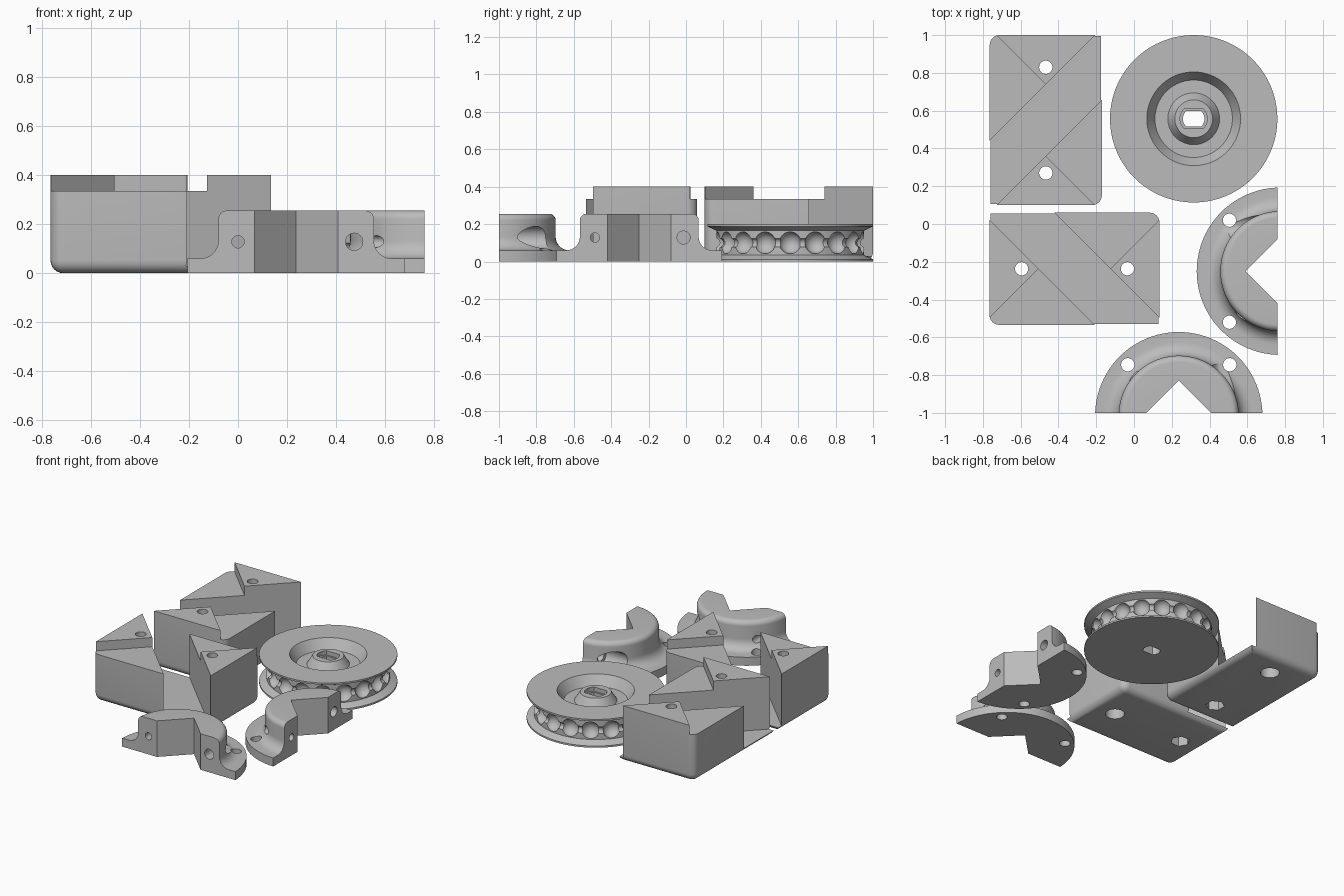
import bpy, bmesh
from math import pi, cos, sin
from mathutils import Matrix, Vector

cube = bpy.data.objects.get("Cube")
if cube:
    bpy.data.objects.remove(cube)

grey = bpy.data.materials.new("plain_grey")
grey.use_nodes = True
colour = (0.5, 0.5, 0.5, 1)
grey.diffuse_color = colour
grey.node_tree.nodes["Principled BSDF"].inputs["Base Color"].default_value = colour


def make(name, bm):
    bmesh.ops.recalc_face_normals(bm, faces=bm.faces)
    mesh = bpy.data.meshes.new(name)
    bm.to_mesh(mesh)
    bm.free()
    mesh.materials.append(grey)
    obj = bpy.data.objects.new(name, mesh)
    bpy.context.collection.objects.link(obj)
    return obj


def cut(obj, bm):
    """Subtract a bmesh from an object and discard the cutter."""
    tool = make("cutter", bm)
    tool.hide_render = True
    mod = obj.modifiers.new("cut", "BOOLEAN")
    mod.operation = "DIFFERENCE"
    mod.solver = "EXACT"
    mod.object = tool
    bpy.context.view_layer.objects.active = obj
    bpy.ops.object.modifier_apply(modifier=mod.name)
    bpy.data.objects.remove(tool)


def box(lo, hi, turn=0):
    lo, hi = Vector(lo), Vector(hi)
    bm = bmesh.new()
    bmesh.ops.create_cube(bm, size=1, matrix=Matrix.Rotation(turn, 4, "Z")
                          @ Matrix.Translation((lo + hi) / 2)
                          @ Matrix.Diagonal((*(hi - lo), 1)))
    return bm


def rod(r, start, length, along_y=False, sides=40, flat=None):
    """Cylinder going up (or along y) from a start point, optionally with two flats."""
    bm = bmesh.new()
    bmesh.ops.create_cone(bm, cap_ends=True, segments=sides, radius1=r, radius2=r,
                          depth=length, matrix=Matrix.Translation((0, 0, length / 2)))
    if flat:
        for v in bm.verts:
            v.co.y = max(-flat, min(flat, v.co.y))
        bmesh.ops.remove_doubles(bm, verts=bm.verts, dist=1e-5)
    turn = Matrix.Rotation(-pi / 2 if along_y else 0, 4, "X")
    bm.transform(Matrix.Translation(start) @ turn)
    return bm


def lathe(profile, steps=96, closed=False):
    bm = bmesh.new()
    verts = [bm.verts.new((r, 0, z)) for r, z in profile]
    edges = [bm.edges.new(pair) for pair in zip(verts, verts[1:])]
    if closed:
        edges.append(bm.edges.new((verts[-1], verts[0])))
    bmesh.ops.spin(bm, geom=verts + edges, axis=(0, 0, 1), cent=(0, 0, 0),
                   angle=2 * pi, steps=steps)
    bmesh.ops.remove_doubles(bm, verts=bm.verts, dist=1e-5)
    return bm


def arc(cx, cz, r, a0, a1, n=8):
    return [(cx + r * cos(a0 + (a1 - a0) * i / n), cz + r * sin(a0 + (a1 - a0) * i / n))
            for i in range(n + 1)]


def finish(obj, loc, turn=0):
    obj.location = (*loc, 0)
    obj.rotation_euler.z = turn
    bpy.ops.object.select_all(action="DESELECT")
    obj.select_set(True)
    bpy.context.view_layer.objects.active = obj
    bpy.ops.object.shade_smooth_by_angle(angle=pi / 6)


# Clamp block: rounded base, diagonal channel, stepped corner wedges
def clamp_block(name, loc, turn):
    W, D, H, STEP = 0.297, 0.45, 0.4, 0.335
    bm = box((-W, -D, 0), (W, D, H))
    rounded = []
    for e in bm.edges:
        a, b = (v.co for v in e.verts)
        base = a.z < 0.01 and b.z < 0.01
        corner = abs(a.z - b.z) > 0.1 and a.x * a.y < 0
        if base or corner:
            rounded.append(e)
    bmesh.ops.bevel(bm, geom=rounded, offset=0.052, segments=6, profile=0.5,
                    affect="EDGES")
    obj = make(name, bm)
    half = 0.134
    cut(obj, box((-2, -half, 0.03), (2, half, 1), pi / 4))
    cut(obj, box((-2, 0, STEP), (half, 2, 1), pi / 4))
    cut(obj, box((-half, -2, STEP), (2, 0, 1), pi / 4))
    # Bolt holes, one with a round head recess and one with a nut recess
    for y, sides in ((0.28, 40), (-0.28, 6)):
        cut(obj, rod(0.035, (0, y, -0.1), 1))
        cut(obj, rod(0.063, (0, y, -0.1), 0.2, sides=sides))
    finish(obj, loc, turn)


clamp_block("clamp_block_long", (-0.467, 0.55), 0)
clamp_block("clamp_block_wide", (-0.315, -0.237), -pi / 2)


# Half collar: flanged half round with a square notch
def half_collar(name, loc, turn):
    profile = [(0, 0), (0.443, 0), (0.443, 0.06)]
    profile += arc(0.39, 0.132, 0.072, -pi / 2, -pi)
    profile += arc(0.283, 0.22, 0.035, 0, pi / 2)
    profile += [(0, 0.255)]
    obj = make(name, lathe(profile))
    cut(obj, box((-1, -1, -1), (1, 0.015, 1)))
    s = 0.131
    cut(obj, box((-s, -s, -1), (s, s, 1), pi / 4))
    for x in (-0.27, 0.27):
        cut(obj, rod(0.035, (x, 0.27, -0.1), 1))
    # Cross bolts through the cut face
    cut(obj, rod(0.025, (-0.237, -0.1, 0.128), 1, along_y=True))
    cut(obj, rod(0.035, (0.237, -0.1, 0.128), 1, along_y=True))
    cut(obj, rod(0.06, (0.237, 0.1, 0.128), 1, along_y=True))
    finish(obj, loc, turn)


half_collar("half_collar_front", (0.237, -1.015), 0)
half_collar("half_collar_side", (0.775, -0.25), pi / 2)

# Bead chain wheel with a dished top and raised hub
wheel = make("bead_wheel", lathe([
    (0, 0), (0.443, 0), (0.443, 0.012), (0.395, 0.035), (0.395, 0.165),
    (0.443, 0.188), (0.443, 0.2), (0.248, 0.2), (0.205, 0.13), (0.137, 0.13),
    (0.1, 0.19), (0, 0.19)], steps=108))
# Groove and pockets for the beads
cut(wheel, lathe(arc(0.4, 0.1, 0.024, 0, 2 * pi * 15 / 16, 15), steps=90, closed=True))
pockets = bmesh.new()
COUNT = 18
for i in range(COUNT):
    spot = Matrix.Rotation(2 * pi * i / COUNT, 4, "Z") @ Matrix.Translation((0.4, 0, 0.1))
    bmesh.ops.create_uvsphere(pockets, u_segments=24, v_segments=14, radius=0.059,
                              matrix=spot)
cut(wheel, pockets)
# Flat sided shaft hole
cut(wheel, rod(0.057, (0, 0, -0.1), 1, flat=0.04))
cut(wheel, rod(0.072, (0, 0, 0.16), 1, flat=0.052))
finish(wheel, (0.316, 0.557))
